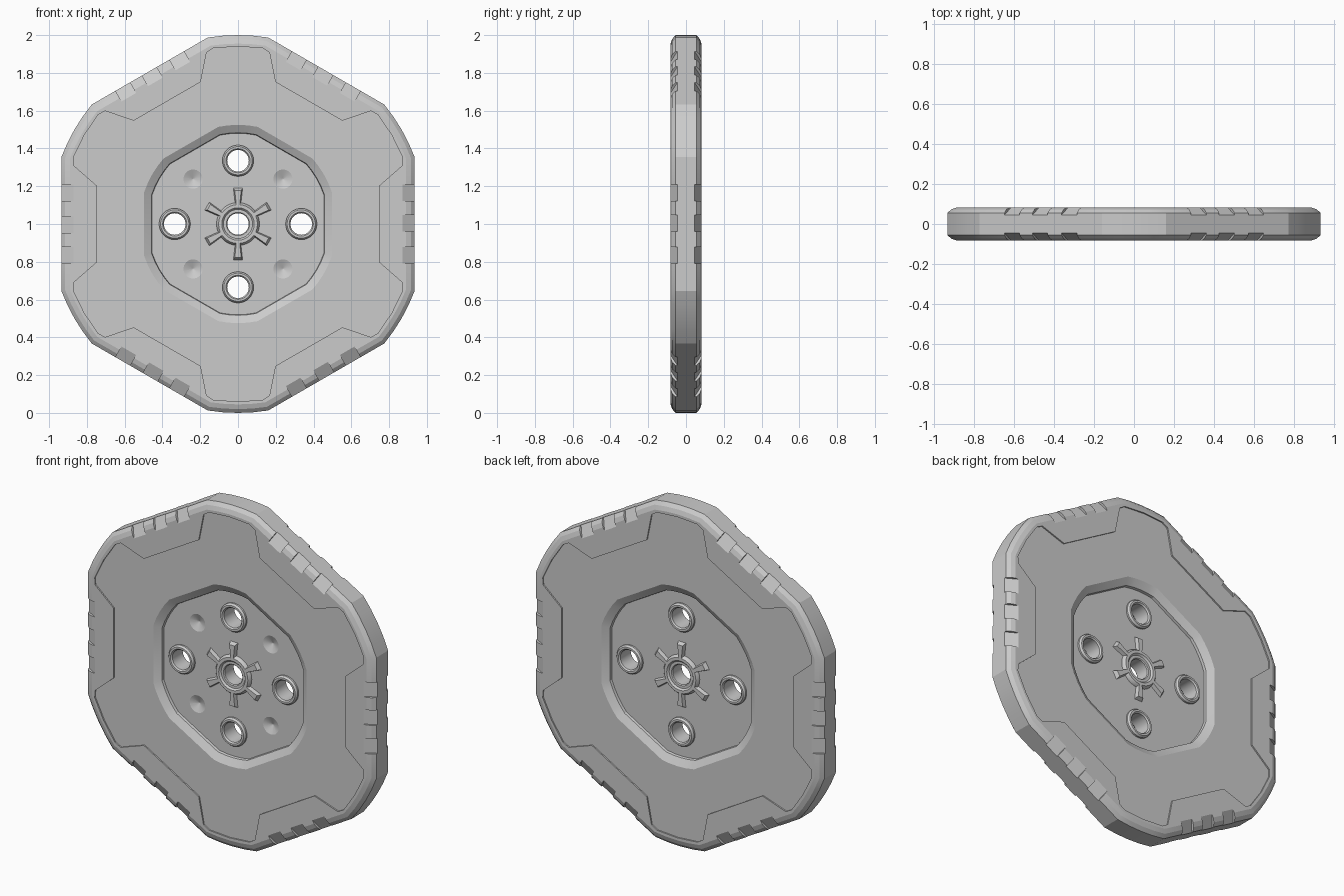
import bpy, bmesh, math
from math import sin, cos, radians, degrees, acos

if "Cube" in bpy.data.objects:
    bpy.data.objects.remove(bpy.data.objects["Cube"])

grey = bpy.data.materials.new("plate_grey")
grey.diffuse_color = (0.6, 0.6, 0.6, 1)
grey.use_nodes = True
grey.node_tree.nodes["Principled BSDF"].inputs["Base Color"].default_value = grey.diffuse_color
CZ = 1.0  # height of the plate centre


def loft(name, rings, closed=False):
    """Skin rings of (x, y, z) points, capped at the ends or joined in a loop."""
    bm = bmesh.new()
    vs = [[bm.verts.new((x, y, z + CZ)) for x, y, z in r] for r in rings]
    n = len(vs[0])
    for i in range(len(vs) if closed else len(vs) - 1):
        a, b = vs[i], vs[(i + 1) % len(vs)]
        for j in range(n):
            bm.faces.new((a[j], a[(j + 1) % n], b[(j + 1) % n], b[j]))
    if not closed:
        bm.faces.new(vs[0])
        bm.faces.new(vs[-1])
    bmesh.ops.recalc_face_normals(bm, faces=bm.faces[:])
    me = bpy.data.meshes.new(name)
    bm.to_mesh(me)
    bm.free()
    me.materials.append(grey)
    ob = bpy.data.objects.new(name, me)
    bpy.context.collection.objects.link(ob)
    return ob


def polar(n, t, k):
    """Point n out along side k's normal and t along that side."""
    a = radians(60 * k)
    return n * cos(a) - t * sin(a), n * sin(a) + t * cos(a)


def at_y(pts, y):
    return [(x, y, z) for x, z in pts]


def hexagon(apothem, radius):
    """Hexagon with its corners rounded by a circle."""
    half = 30 - degrees(acos(apothem / radius))
    return [(radius * cos(radians(30 + 60 * k + f * half)),
             radius * sin(radians(30 + 60 * k + f * half)))
            for k in range(6) for f in (-1, -.5, 0, .5, 1)]


def circle(r, cx=0, cz=0, n=32):
    return [(cx + r * cos(2 * math.pi * i / n), cz + r * sin(2 * math.pi * i / n))
            for i in range(n)]


def smooth(ob, angle=30):
    bpy.ops.object.select_all(action='DESELECT')
    ob.select_set(True)
    bpy.context.view_layer.objects.active = ob
    bpy.ops.object.shade_smooth_by_angle(angle=radians(angle))


# main plate with bevelled rim
H = 0.082
half = [(0.045, H), (0.02, 0.073), (0, 0.055)]
prof = half + [(o, -y) for o, y in reversed(half)]
plate = loft("plate", [at_y(hexagon(.935 - o, 1 - o), y) for o, y in prof])

cutters = []
# shallow face panel outline with a bite at each side
panel = []
for k in range(6):
    panel += [polar(n, t, k) for n, t in ((.87, -.31), (.75, -.205), (.75, .205), (.87, .31))]
    panel += [polar(.94 * cos(radians(a)), .94 * sin(radians(a)), k) for a in (22, 30, 38)]

for s in (-1, 1):
    cutters.append(loft("panel_cut", [at_y(panel, s * .074), at_y(panel, s * .1)]))
    # sunken hub area with sloped wall
    cutters.append(loft("hub_cut", [at_y(hexagon(a, r), s * y) for a, r, y in
                                    ((.455, .48, .035), (.458, .483, .05), (.54, .57, .1))]))
    # three rim notches per side
    for k in range(6):
        for t in (-.165, .003, .165):
            sec = ((.97, .025), (.83, .105), (.97, .105))
            rings = []
            for e in (t - .044, t + .044):
                ring = []
                for n, y in sec:
                    x, z = polar(n, e, k)
                    ring.append((x, s * y, z))
                rings.append(ring)
            cutters.append(loft("notch_cut", rings))

# bolt and centre holes
bolts = [(.335, 0), (-.335, 0), (0, .335), (0, -.335)]
for x, z in bolts + [(0, 0)]:
    c = circle(.068, x, z)
    cutters.append(loft("hole_cut", [at_y(c, -.2), at_y(c, .2)]))
# conical dimples on the front only
for x in (-.238, .238):
    for z in (-.238, .238):
        cutters.append(loft("dimple_cut", [at_y(circle(.075, x, z), -.045),
                                           at_y(circle(.002, x, z), -.015)]))

for c in cutters:
    c.hide_render = True
    m = plate.modifiers.new("cut", 'BOOLEAN')
    m.operation, m.object, m.solver = 'DIFFERENCE', c, 'EXACT'
bpy.context.view_layer.update()
deps = bpy.context.evaluated_depsgraph_get()
cut_mesh = bpy.data.meshes.new_from_object(plate.evaluated_get(deps))
plate.modifiers.clear()
plate.data = cut_mesh
for c in cutters:
    bpy.data.objects.remove(c)
smooth(plate, 16)


# tubular collars lining the holes
def collar(name, x, z, outer):
    p = outer + [(r, -y) for r, y in reversed(outer)]
    smooth(loft(name, [at_y(circle(r, x, z), y) for r, y in p], closed=True))


for i, (x, z) in enumerate(bolts):
    collar(f"bolt_collar_{i + 1}", x, z,
           [(.083, .03), (.083, .045), (.075, .056), (.064, .056), (.057, .048)])
collar("centre_collar", 0, 0,
       [(.115, .03), (.112, .045), (.103, .056), (.086, .056), (.077, .046), (.062, .046), (.057, .041)])

# six flared spokes around the centre, both faces
for s, side in ((-1, "front"), (1, "back")):
    for k in range(6):
        def quad(r0, r1, w0, w1):
            return [polar(r, w, k + .5) for r, w in ((r0, -w0), (r1, -w1), (r1, w1), (r0, w0))]
        loft(f"{side}_spoke_{k + 1}", [at_y(quad(.1, .192, .016, .026), s * .03),
                                       at_y(quad(.1, .178, .009, .017), s * .056)])
